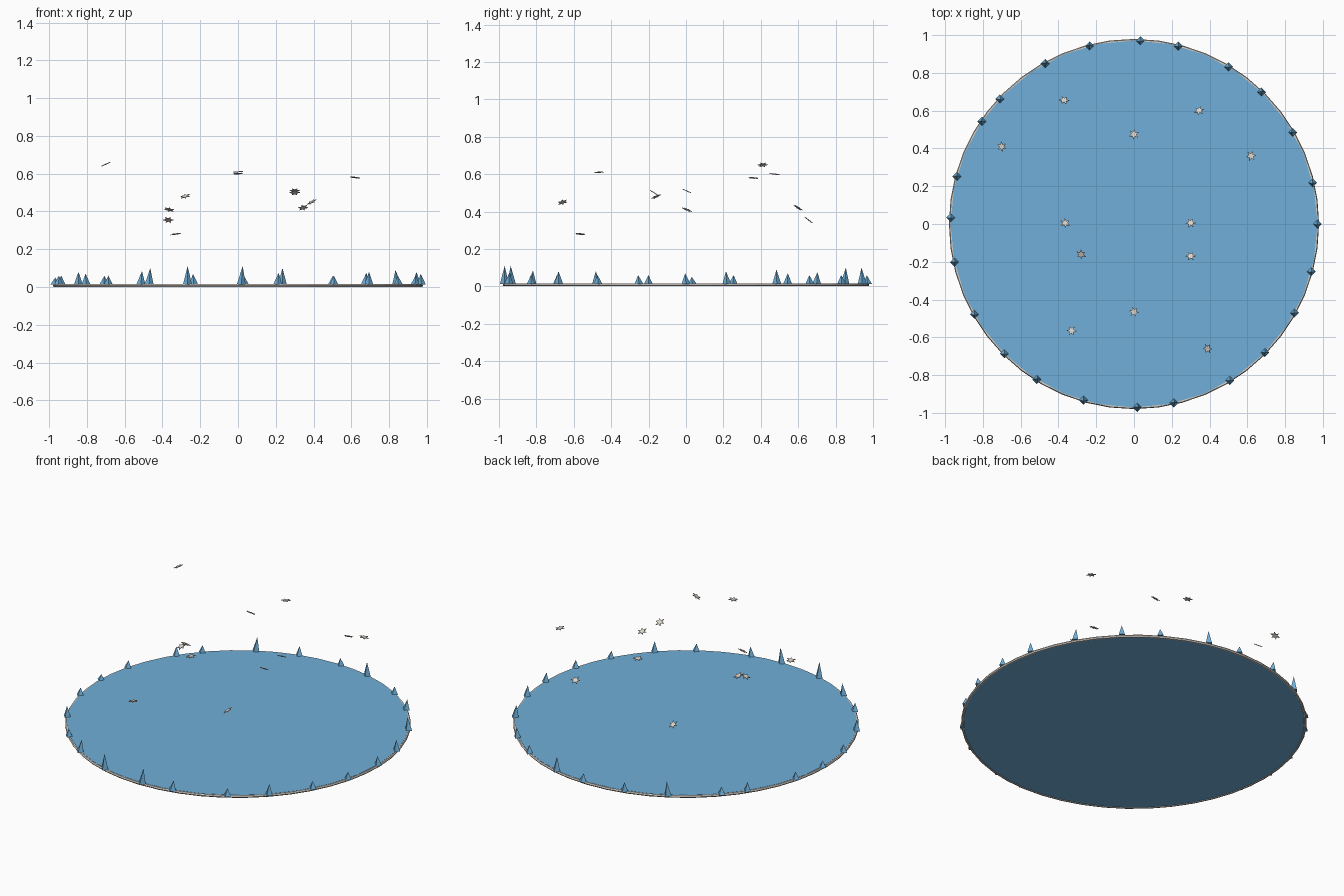
import bpy, bmesh, math, random
from mathutils import Vector, Matrix

random.seed(4)
if "Cube" in bpy.data.objects:
    bpy.data.objects.remove(bpy.data.objects["Cube"], do_unlink=True)


def material(name, rgb):
    m = bpy.data.materials.new(name)
    m.use_nodes = True
    m.diffuse_color = (*rgb, 1)
    m.node_tree.nodes["Principled BSDF"].inputs["Base Color"].default_value = (*rgb, 1)
    return m


ice = material("ice_blue", (0.16, 0.43, 0.69))
frost = material("pale_frost", (0.72, 0.66, 0.60))


def finish(name, bm, mat):
    bmesh.ops.recalc_face_normals(bm, faces=bm.faces)
    mesh = bpy.data.meshes.new(name)
    bm.to_mesh(mesh)
    bm.free()
    mesh.materials.append(mat)
    obj = bpy.data.objects.new(name, mesh)
    bpy.context.collection.objects.link(obj)
    return obj


# Flat round ice sheet
bm = bmesh.new()
bmesh.ops.create_cone(bm, cap_ends=True, segments=32, radius1=0.972, radius2=0.972,
                      depth=0.012, matrix=Matrix.Translation((0, 0, 0.01)))
finish("ice_sheet", bm, ice)

# Thin frosted rim
bpy.ops.mesh.primitive_torus_add(major_radius=0.972, minor_radius=0.008,
                                 major_segments=48, minor_segments=6,
                                 location=(0, 0, 0.008))
rim = bpy.context.object
rim.name = "frost_rim"
rim.data.materials.append(frost)

# Ring of leaning four-sided ice spikes: nominal step with angle offset (degrees), height
spikes = [(0, 7), (-2, 8), (0, 9), (1, 7.5), (-1, 6), (1, 10), (-2, 6), (-1, 7),
          (-1, 10), (2, 6), (-4, 7), (0, 6), (-2, 5), (-3, 6), (-0.5, 8), (0, 6),
          (-2, 8.5), (-1, 11), (1, 11), (-2.5, 7.5), (1.5, 6), (0.5, 8), (1, 6), (0, 6)]
for i, (offset, height) in enumerate(spikes):
    a = math.radians(15 * i + offset)
    h = height / 100 - 0.012
    lean = Vector((random.uniform(-.1, .1), random.uniform(-.1, .1))) * h
    bm = bmesh.new()
    bmesh.ops.create_cone(bm, cap_ends=True, segments=4, radius1=0.024, radius2=0, depth=h)
    for v in bm.verts:
        if v.co.z > 0:
            v.co.xy += lean
    bm.transform(Matrix.Translation((0.971 * math.cos(a), 0.971 * math.sin(a), 0.012 + h / 2)))
    bmesh.ops.remove_doubles(bm, verts=bm.verts, dist=0.0001)
    finish(f"ice_spike_{i + 1}", bm, ice)


# Floating six-pointed snowflakes: centre, then slope along x and y
def snowflake(name, centre, slope_x, slope_y):
    bm = bmesh.new()
    points = []
    for k in range(12):
        r = 0.013 if k % 2 else 0.028
        t = math.pi * k / 6
        points.append(bm.verts.new((r * math.cos(t), r * math.sin(t), -0.002)))
    face = bm.faces.new(points)
    top = bmesh.ops.extrude_face_region(bm, geom=[face])["geom"]
    bmesh.ops.translate(bm, vec=(0, 0, 0.004),
                        verts=[g for g in top if isinstance(g, bmesh.types.BMVert)])
    turn = Vector((-slope_x, -slope_y, 1)).to_track_quat('Z', 'Y').to_matrix().to_4x4()
    bm.transform(Matrix.Translation(centre) @ turn)
    finish(name, bm, frost)


flakes = [((-.70, .41, .65), .45, .05), ((0, .475, .60), .05, -.12),
          ((0, -.465, .61), .08, .03), ((.62, .36, .58), -.12, -.1),
          ((-.28, -.16, .48), .25, .45), ((.30, -.17, .50), .02, -.65),
          ((.30, .005, .51), .02, -.45), ((-.365, .005, .41), -.2, -.4),
          ((-.37, .655, .355), -.05, -.75), ((-.33, -.565, .28), .15, -.1),
          ((.345, .60, .42), .2, -.6), ((.39, -.66, .45), .55, .3)]
for i, (centre, sx, sy) in enumerate(flakes):
    snowflake(f"snowflake_{i + 1}", centre, sx, sy)
